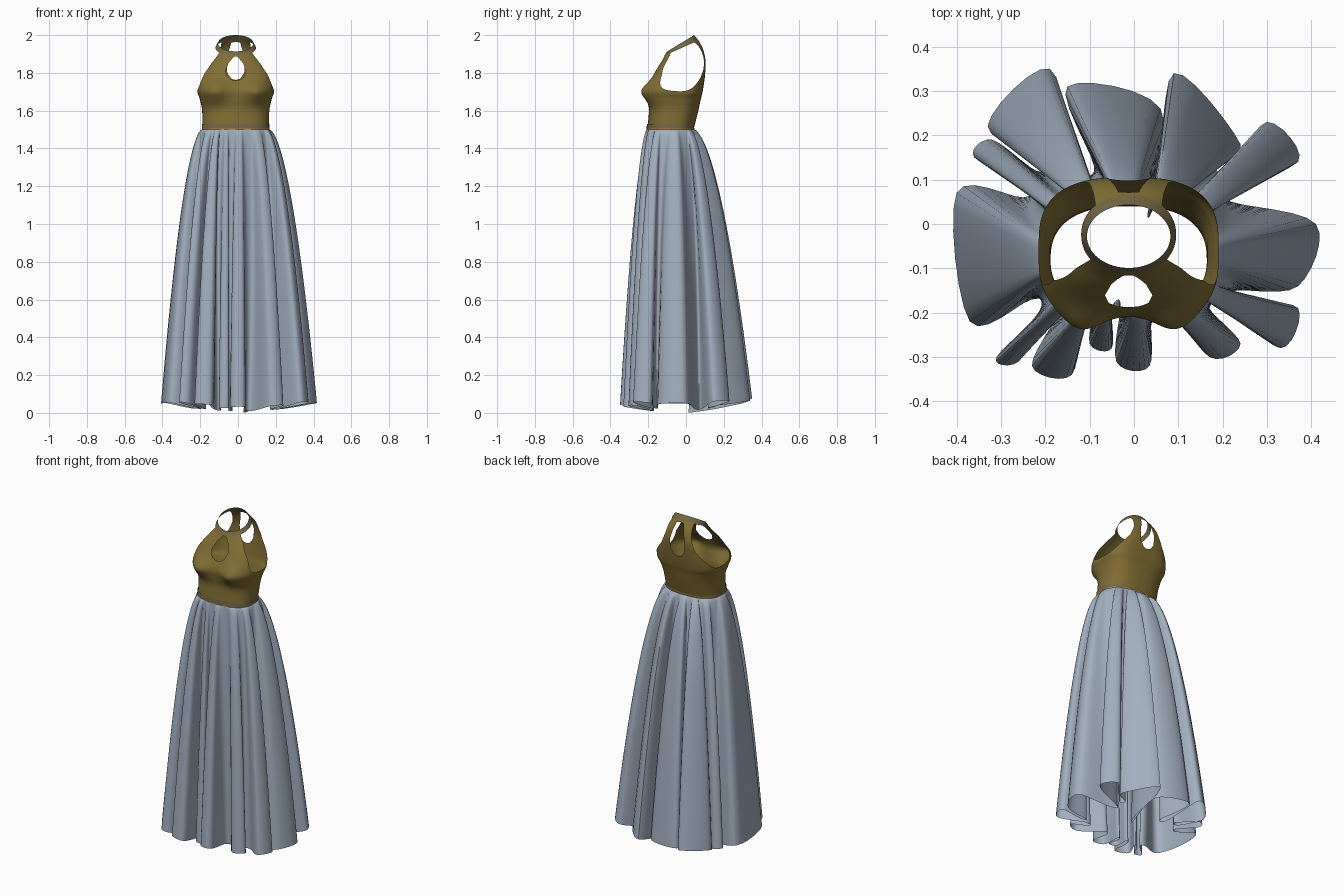
import bpy, bmesh, math

cube = bpy.data.objects.get("Cube")
if cube:
    bpy.data.objects.remove(cube, do_unlink=True)

CX = -0.012  # sideways centre of the bodice
CY = -0.0825  # centre of the waist, front to back


def material(name, rgb):
    mat = bpy.data.materials.new(name)
    mat.use_nodes = True
    mat.diffuse_color = (*rgb, 1)
    mat.node_tree.nodes["Principled BSDF"].inputs["Base Color"].default_value = (*rgb, 1)
    return mat


bronze = material("bronze_cloth", (0.22, 0.155, 0.035))
trim = material("grey_brown_trim", (0.17, 0.135, 0.06))
orange = material("orange_piping", (0.8, 0.3, 0.08))
blue_grey = material("blue_grey_cloth", (0.36, 0.43, 0.52))


def finish(bm, name, mat):
    mesh = bpy.data.meshes.new(name)
    bm.to_mesh(mesh)
    bm.free()
    mesh.materials.append(mat)
    obj = bpy.data.objects.new(name, mesh)
    bpy.context.collection.objects.link(obj)
    bpy.ops.object.select_all(action='DESELECT')
    obj.select_set(True)
    bpy.context.view_layer.objects.active = obj
    bpy.ops.object.shade_smooth_by_angle(angle=math.radians(60))


def catmull(p0, p1, p2, p3, t):
    return [0.5 * (2 * b + (c - a) * t + (2 * a - 5 * b + 4 * c - d) * t * t
                   + (3 * b - a - 3 * c + d) * t ** 3)
            for a, b, c, d in zip(p0, p1, p2, p3)]


def interp(table, x):
    """Straight-line lookup in a short list of (x, value) pairs."""
    for (xa, a), (xb, b) in zip(table, table[1:]):
        if x <= xb:
            return a + (b - a) * (x - xa) / (xb - xa)
    return table[-1][1]


def tube(bm, rows):
    """Join closed rings of points, lowest first, into a tube of quads."""
    rings = [[bm.verts.new(p) for p in row] for row in rows]
    count = len(rings[0])
    for low, high in zip(rings, rings[1:]):
        for i in range(count):
            j = (i + 1) % count
            bm.faces.new((low[i], low[j], high[j], high[i]))
    return rings


def section(row, angle):
    """Point on a rounded-box section: front z, back z, half width, front y, back y, power."""
    zf, zb, hw, yf, yb, n = row
    c, s = math.cos(angle), math.sin(angle)
    depth = (yb - yf) / 2
    r = (abs(c / hw) ** n + abs(s / depth) ** n) ** (-1 / n)
    y = (yf + yb) / 2 + r * s
    return [CX + r * c, y, zf + (zb - zf) * (y - yf) / (yb - yf)]


# Bodice sections from waist to neck
BODY = [(1.50, 1.50, .176, -.205, .04, 2.5),
        (1.60, 1.60, .178, -.196, .065, 2.6),
        (1.66, 1.66, .190, -.203, .078, 2.9),
        (1.71, 1.70, .203, -.206, .088, 3.2),
        (1.77, 1.78, .193, -.182, .10, 3.2),
        (1.83, 1.86, .168, -.150, .105, 2.9),
        (1.87, 1.93, .132, -.124, .09, 2.5),
        (1.895, 1.975, .106, -.112, .064, 2.1)]


def body_point(angle, v):
    f = min(max(v, 0), 1) * (len(BODY) - 1)
    k = min(int(f), len(BODY) - 2)
    near = [BODY[min(max(k + d, 0), len(BODY) - 1)] for d in (-1, 0, 1, 2)]
    p = section(catmull(*near, f - k), angle)
    # Bust
    if p[1] < -0.08:
        side = abs(p[0] - CX) - 0.11
        p[1] -= 0.036 * math.exp(-(side / .06) ** 2 - ((p[2] - 1.70) / .055) ** 2)
    return p


FRONT_EDGE = [(1.69, .21), (1.79, .17), (1.86, .122), (1.91, .085), (2, .07)]
BACK_EDGE = [(1.69, .21), (1.75, .17), (1.82, .115), (1.88, .09), (1.97, .074), (2, .07)]
FRONT_HOLE = [(1.75, -.03), (1.765, .025), (1.78, .045), (1.81, .054),
              (1.85, .04), (1.885, .012), (1.895, -.03)]
BACK_HOLE = [(1.75, -.03), (1.77, .025), (1.80, .045), (1.86, .05), (1.92, .036),
             (1.96, .024), (1.972, -.03)]


def cloth(p):
    """Positive on cloth, negative inside the armholes and keyholes."""
    x, y, z = math.hypot(p[0] - CX, 0.006), p[1], p[2]
    if z < 1.69:
        return 0.1
    blend = min(max((y + 0.1) / 0.1, 0), 1)
    edge = interp(FRONT_EDGE, z) * (1 - blend) + interp(BACK_EDGE, z) * blend
    hole = interp(FRONT_HOLE if y < -0.03 else BACK_HOLE, z)
    return min(edge - x, x - hole)


# Bodice: loft, open the holes, then pull the hole rims onto their outlines
SEG, LEV = 200, 80
bm = bmesh.new()
params = [[(math.tau * i / SEG, k / LEV) for i in range(SEG)] for k in range(LEV + 1)]
rings = tube(bm, [[body_point(*uv) for uv in row] for row in params])
where = {v: uv for ring, row in zip(rings, params) for v, uv in zip(ring, row)}
bmesh.ops.delete(bm, geom=[f for f in bm.faces if cloth(f.calc_center_median()) < 0],
                 context='FACES')
for vert in [v for v in bm.verts if v.is_boundary]:
    a, v = where[vert]
    if v in (0, 1):
        continue
    a0, v0, e = a, v, 0.001
    for _ in range(4):
        f = cloth(body_point(a, v))
        ga = (cloth(body_point(a + e, v)) - f) / e
        gv = (cloth(body_point(a, v + e)) - f) / e
        g = ga * ga + gv * gv + 1e-6
        a = min(max(a - f * ga / g, a0 - .03), a0 + .03)
        v = min(max(v - f * gv / g, v0 - .012), v0 + .012)
    vert.co = body_point(a, v)
finish(bm, "bodice", bronze)


# Flat bands: collar, waistband and piping
def band(name, low, high, mat):
    bm = bmesh.new()
    tube(bm, [[section(row, math.tau * i / 96) for i in range(96)] for row in (low, high)])
    finish(bm, name, mat)


def waist(z, grow):
    return (z, z, .176 + grow, -.205 - grow, .04 + grow, 2.5)


band("collar", (1.892, 1.972, .107, -.114, .066, 2.1), (1.914, 2.0, .094, -.099, .043, 2), trim)
band("waistband", waist(1.505, .004), waist(1.53, .002), trim)
band("waist_piping", waist(1.499, .002), waist(1.505, .004), orange)

# Skirt folds at the hem, counter-clockwise: two outer corners, then two valley points
FOLDS = [(-.04, -.31, .035, -.32, .04, -.19, .08, -.18),
         (.17, -.30, .24, -.27, .17, -.19, .21, -.18),
         (.33, -.28, .37, -.19, .25, -.17, .23, -.15),
         (.37, -.14, .41, 0, .22, .05, .19, .08),
         (.37, .14, .30, .23, .21, .12, .18, .14),
         (.24, .18, .09, .34, .06, .10, .03, .02),
         (.06, .26, -.15, .31, -.09, .13, -.13, .13),
         (-.19, .35, -.33, .22, -.19, .14, -.22, .12),
         (-.32, .19, -.36, .15, -.24, .09, -.25, .06),
         (-.40, .07, -.37, -.22, -.23, -.17, -.20, -.19),
         (-.31, -.30, -.26, -.31, -.20, -.21, -.17, -.20),
         (-.23, -.32, -.14, -.34, -.12, -.20, -.09, -.18),
         (-.10, -.27, -.05, -.28, -.05, -.19, -.03, -.18)]
corners = [fold[i:i + 2] for fold in FOLDS for i in (0, 2, 4, 6)]
STEP = 6
hem = []
for i in range(len(corners)):
    near = [corners[(i + d) % len(corners)] for d in (-1, 0, 1, 2)]
    hem += [catmull(*near, s / STEP) for s in range(STEP)]

# Waist angle and mean reach for every hem point, averaged over about two folds
n = len(hem)
angles = []
for x, y in hem:
    a = math.atan2(y - CY, x - CX)
    if angles:
        a += math.tau * round((angles[-1] - a) / math.tau)
    angles.append(a)
reach = [math.hypot(x - CX, y - CY) for x, y in hem]
window = range(-STEP * 4, STEP * 4 + 1)
spread = [sum(angles[(i + d) % n] + math.tau * ((i + d) // n) for d in window) / len(window)
          for i in range(n)]
mean = [sum(reach[(i + d) % n] for d in window) / len(window) for i in range(n)]

ROWS = 44
rows = []
for k in range(ROWS, -1, -1):
    drop = (k / ROWS) ** 1.5
    flare = drop ** 0.55
    ring = []
    for (x, y), a, r, m in zip(hem, spread, reach, mean):
        # Valleys are shallow near the waist and deepen towards the hem
        grow = 1 + 0.65 * (1 - drop) * max(m - r, 0) / r
        tx, ty = CX + (x - CX) * grow, CY + (y - CY) * grow
        wx, wy, wz = section(waist(1.502, 0), a)
        floor = 0.3 * (x * x + y * y) + 0.08 * max(y, 0)
        ring.append((wx + (tx - wx) * flare, wy + (ty - wy) * flare, wz + (floor - wz) * drop))
    rows.append(ring)
bm = bmesh.new()
tube(bm, rows)
finish(bm, "skirt", blue_grey)
